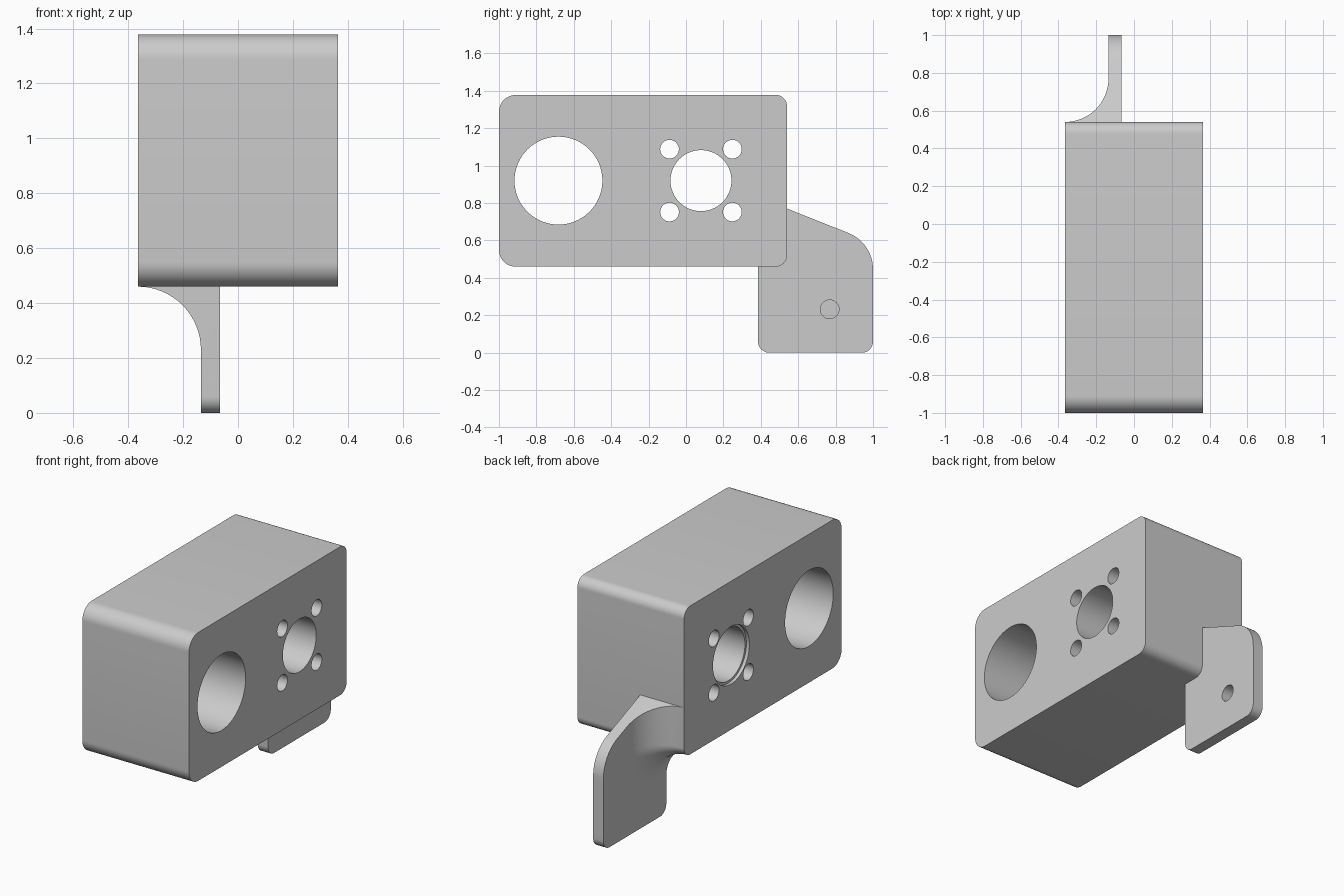
import bpy
from math import sin, cos, pi, tan, radians
from mathutils import Vector

if "Cube" in bpy.data.objects:
    bpy.data.objects.remove(bpy.data.objects["Cube"])

# Single grey material
grey = bpy.data.materials.new("plain grey")
grey.use_nodes = True
colour = (0.6, 0.6, 0.6, 1)
grey.diffuse_color = colour
grey.node_tree.nodes["Principled BSDF"].inputs["Base Color"].default_value = colour

HALF = 0.365            # half width of the block
BOTTOM, TOP = 0.46, 1.378
BACK = 0.54
CORNER = 0.06           # rear edge radius of the block
FLARE = 0.23            # radius of the bracket flare


def loft(name, rings):
    """Closed solid through a list of equally sized closed rings."""
    n = len(rings[0])
    verts = [p for ring in rings for p in ring]
    faces = [(k * n + i, k * n + (i + 1) % n, (k + 1) * n + (i + 1) % n, (k + 1) * n + i)
             for k in range(len(rings) - 1) for i in range(n)]
    faces += [tuple(reversed(range(n))), tuple(range(len(verts) - n, len(verts)))]
    mesh = bpy.data.meshes.new(name)
    mesh.from_pydata(verts, [], faces)
    mesh.materials.append(grey)
    obj = bpy.data.objects.new(name, mesh)
    bpy.context.collection.objects.link(obj)
    bpy.context.view_layer.objects.active = obj
    bpy.ops.object.select_all(action="DESELECT")
    obj.select_set(True)
    bpy.ops.object.mode_set(mode="EDIT")
    bpy.ops.mesh.select_all(action="SELECT")
    bpy.ops.mesh.normals_make_consistent(inside=False)
    bpy.ops.object.mode_set(mode="OBJECT")
    return obj


def prism(name, outline, x0, x1):
    return loft(name, [[(x, y, z) for y, z in outline] for x in (x0, x1)])


def rounded(corners, steps=12):
    """Outline in y, z with each corner (y, z, radius) rounded."""
    pts = []
    for i, (y, z, r) in enumerate(corners):
        c = Vector((y, z))
        if r == 0:
            pts.append(c)
            continue
        a = (Vector(corners[i - 1][:2]) - c).normalized()
        b = (Vector(corners[(i + 1) % len(corners)][:2]) - c).normalized()
        half = a.angle(b) / 2
        centre = c + (a + b).normalized() * r / sin(half)
        start = c + a * r / tan(half) - centre
        end = c + b * r / tan(half) - centre
        sweep = pi - 2 * half
        for k in range(steps + 1):
            t = k / steps
            pts.append(centre + (start * sin((1 - t) * sweep) + end * sin(t * sweep)) / sin(sweep))
    return pts


def cut(obj, tool, operation="DIFFERENCE"):
    mod = obj.modifiers.new("cut", "BOOLEAN")
    mod.object, mod.operation, mod.solver = tool, operation, "EXACT"
    bpy.context.view_layer.objects.active = obj
    bpy.ops.object.modifier_apply(modifier=mod.name)
    bpy.data.objects.remove(tool)


def drill(obj, y, z, r, x0=-1, x1=1, sides=64):
    circle = [(y + r * cos(2 * pi * i / sides), z + r * sin(2 * pi * i / sides))
              for i in range(sides)]
    cut(obj, prism("drill", circle, x0, x1))


def finish(obj):
    bpy.ops.object.select_all(action="DESELECT")
    obj.select_set(True)
    bpy.context.view_layer.objects.active = obj
    bpy.ops.object.shade_smooth_by_angle(angle=radians(30))


# Block with rounded long edges
block = prism("block", rounded([(-1, BOTTOM, 0.09), (BACK, BOTTOM, CORNER),
                                (BACK, TOP, CORNER), (-1, TOP, 0.09)]), -HALF, HALF)

# Large bore, centre bore with shallow recess, four screw holes
drill(block, -0.682, 0.92, 0.235)
drill(block, 0.08, 0.92, 0.163)
drill(block, 0.08, 0.92, 0.178, -1, 0.02 - HALF)
for dy in (-1, 1):
    for dz in (-1, 1):
        drill(block, 0.08 + dy * 0.168, 0.92 + dz * 0.168, 0.05, sides=32)
finish(block)

# Bracket section: x against distance from the block, with a concave flare
section = [(-HALF + FLARE * sin(a), FLARE * (1 - cos(a)))
           for a in (k * pi / 32 for k in range(17))]
section += [(-HALF + FLARE, 1.3), (-0.065, 1.3), (-0.065, -0.02), (0.01 - HALF, -0.02)]

# Sweep the section around the lower rear corner of the block
cy, cz = BACK - CORNER, BOTTOM + CORNER
path = [(0.2, BOTTOM, -pi / 2)]
path += [(cy + CORNER * cos(a), cz + CORNER * sin(a), a)
         for a in (-pi / 2 + k * pi / 32 for k in range(17))]
path += [(BACK, 1.0, 0)]
bracket = loft("bracket", [[(x, y + d * cos(a), z + d * sin(a)) for x, d in section]
                           for y, z, a in path])

# Trim to the bracket outline and drill its hole
outline = rounded([(0.385, 0, 0.06), (1, 0, 0.06), (1, 0.588, 0.21),
                   (0.5, 0.786, 0), (0.385, 0.786, 0)])
cut(bracket, prism("trim", outline, -0.6, 0.6), "INTERSECT")
drill(bracket, 0.768, 0.232, 0.05, sides=32)
finish(bracket)
